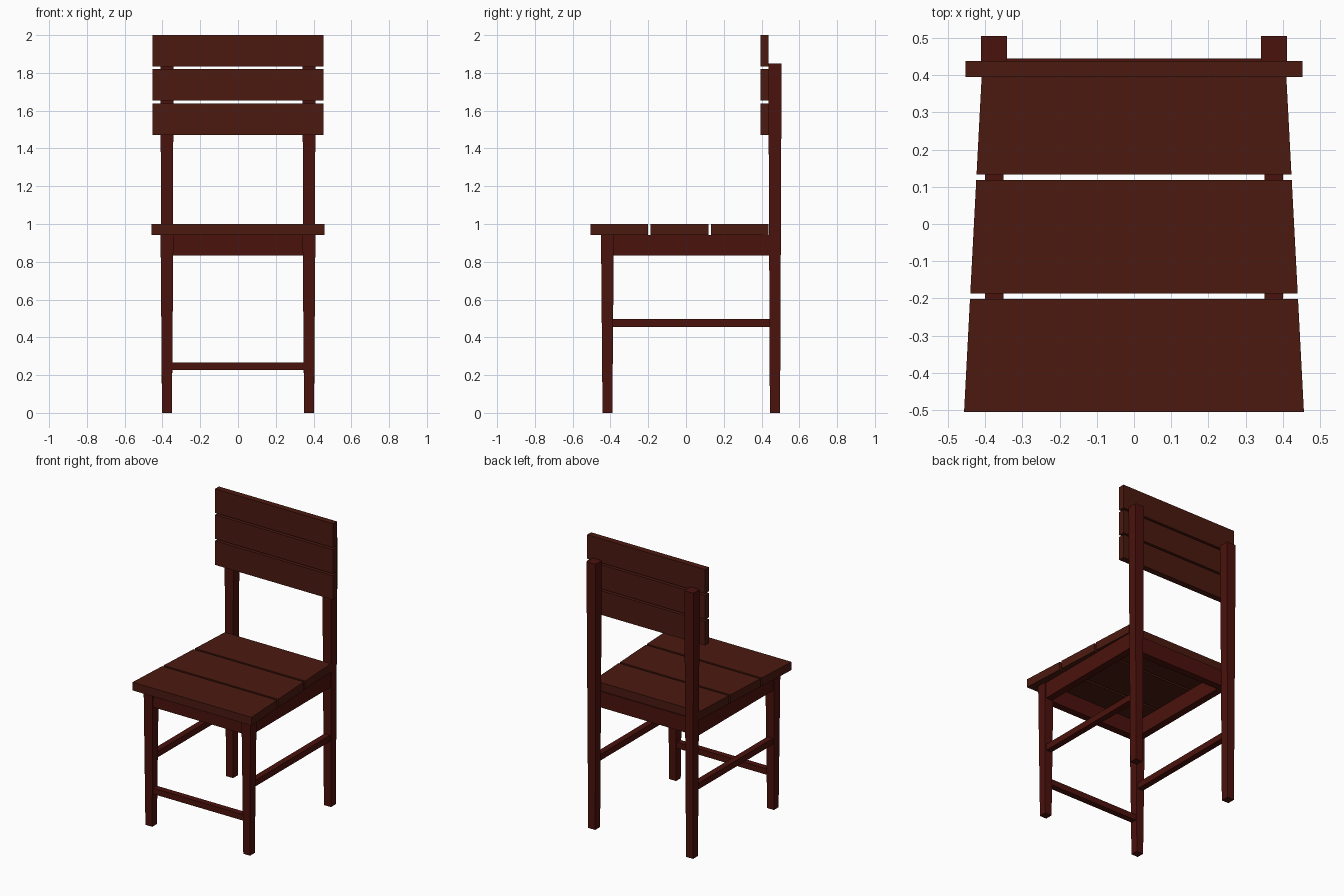
import bpy

if "Cube" in bpy.data.objects:
    bpy.data.objects.remove(bpy.data.objects["Cube"])


def material(name, color):
    m = bpy.data.materials.new(name)
    m.diffuse_color = color
    m.use_nodes = True
    m.node_tree.nodes["Principled BSDF"].inputs["Base Color"].default_value = m.diffuse_color
    return m


PLANK = material("plank_wood", (0.07, 0.010, 0.005, 1))
FRAME = material("frame_wood", (0.07, 0.006, 0.004, 1))


def prism(name, bottom, top, z0, z1, mat):
    """Solid between two four-point outlines at heights z0 and z1."""
    verts = [(x, y, z0) for x, y in bottom] + [(x, y, z1) for x, y in top]
    faces = [(3, 2, 1, 0), (4, 5, 6, 7)]
    faces += [(i, (i + 1) % 4, (i + 1) % 4 + 4, i + 4) for i in range(4)]
    me = bpy.data.meshes.new(name)
    me.from_pydata(verts, [], faces)
    me.materials.append(mat)
    ob = bpy.data.objects.new(name, me)
    bpy.context.collection.objects.link(ob)
    return ob


def rect(x0, x1, y0, y1):
    return [(x0, y0), (x1, y0), (x1, y1), (x0, y1)]


def box(name, x0, x1, y0, y1, z0, z1, mat):
    return prism(name, rect(x0, x1, y0, y1), rect(x0, x1, y0, y1), z0, z1, mat)


def square(cx, cy, h):
    return rect(cx - h, cx + h, cy - h, cy + h)


# seat planks, narrowing towards the back
def half_width(y):
    return 0.457 - 0.0525 * (y + 0.505)


for i, (y0, y1) in enumerate([(-0.505, -0.202), (-0.187, 0.118), (0.133, 0.437)]):
    a, b = half_width(y0), half_width(y1)
    outline = [(-a, y0), (a, y0), (b, y1), (-b, y1)]
    prism(f"seat_plank_{i + 1}", outline, outline, 0.943, 1.0, PLANK)

# backrest slats
for i in range(3):
    z = 1.472 + i * 0.1805
    box(f"back_slat_{i + 1}", -0.453, 0.453, 0.395, 0.438, z, z + 0.167, PLANK)

for side, s in (("left", -1), ("right", 1)):
    # tapered legs
    prism(f"front_leg_{side}", square(s * 0.376, -0.416, 0.026),
          square(s * 0.376, -0.416, 0.034), 0, 0.943, FRAME)
    prism(f"back_leg_{side}", square(s * 0.376, 0.471, 0.027),
          square(s * 0.376, 0.471, 0.035), 0, 1.85, FRAME)
    # side apron and side stretcher
    xa, xb = sorted((s * 0.351, s * 0.401))
    box(f"side_apron_{side}", xa, xb, -0.39, 0.445, 0.832, 0.943, FRAME)
    xa, xb = sorted((s * 0.355, s * 0.397))
    box(f"side_stretcher_{side}", xa, xb, -0.39, 0.445, 0.455, 0.498, FRAME)

# front and back aprons, front stretcher
box("front_apron", -0.351, 0.351, -0.441, -0.391, 0.832, 0.943, FRAME)
box("back_apron", -0.351, 0.351, 0.395, 0.445, 0.832, 0.943, FRAME)
box("front_stretcher", -0.355, 0.355, -0.437, -0.395, 0.227, 0.268, FRAME)
